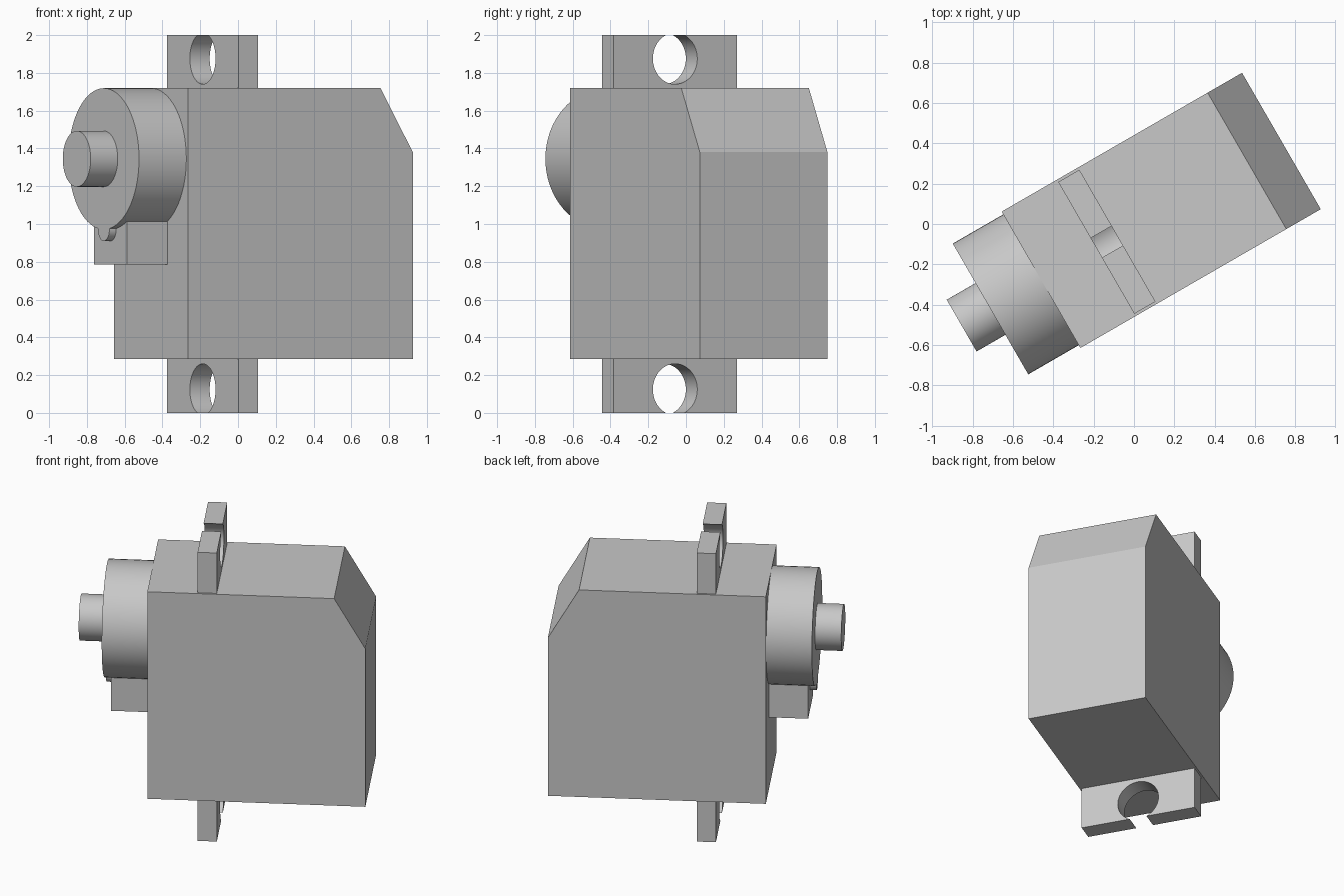
import bpy, bmesh
from math import sin, cos, acos, pi, radians
from mathutils import Matrix, Vector

if "Cube" in bpy.data.objects:
    bpy.data.objects.remove(bpy.data.objects["Cube"], do_unlink=True)

grey = bpy.data.materials.new("light grey plastic")
GREY = (0.58, 0.58, 0.58, 1)
grey.diffuse_color = GREY
grey.use_nodes = True
grey.node_tree.nodes["Principled BSDF"].inputs["Base Color"].default_value = GREY

TURN = Matrix.Rotation(radians(30), 4, "Z")   # the whole motor stands turned
MID = -0.009                                  # centre line across the motor
BACK = -0.537                                 # output end of the case


def extrude(name, outline, direction):
    """Solid made by sweeping a closed 3D outline along a vector."""
    bm = bmesh.new()
    face = bm.faces.new([bm.verts.new(p) for p in outline])
    swept = bmesh.ops.extrude_face_region(bm, geom=[face], use_keep_orig=True)
    moved = [g for g in swept["geom"] if isinstance(g, bmesh.types.BMVert)]
    bmesh.ops.translate(bm, verts=moved, vec=Vector(direction))
    bmesh.ops.recalc_face_normals(bm, faces=bm.faces)
    bm.transform(TURN)
    mesh = bpy.data.meshes.new(name)
    bm.to_mesh(mesh)
    bm.free()
    mesh.materials.append(grey)
    obj = bpy.data.objects.new(name, mesh)
    bpy.context.collection.objects.link(obj)
    bpy.ops.object.select_all(action="DESELECT")
    obj.select_set(True)
    bpy.context.view_layer.objects.active = obj
    bpy.ops.object.shade_smooth_by_angle(angle=radians(30))
    return obj


def cylinder(name, start, end, z, radius, sides=64):
    ring = [(start, MID + radius * cos(2 * pi * i / sides),
             z + radius * sin(2 * pi * i / sides)) for i in range(sides)]
    return extrude(name, ring, (end - start, 0, 0))


# Case with a sloped corner at the far end
half = 0.39
case = [(BACK, 0.285), (0.838, 0.285), (0.838, 1.38), (0.641, 1.72), (BACK, 1.72)]
extrude("case", [(u, MID - half, z) for u, z in case], (0, 2 * half, 0))

# Output gear housing, shaft and small round boss below
cylinder("gear_housing", BACK, -0.826, 1.345, 0.374)
cylinder("output_shaft", -0.826, -0.991, 1.345, 0.148)
cylinder("housing_boss", -0.785, -0.826, 0.97, 0.06, 32)

# Cable block under the housing
block = [(-0.175, 0.785), (0.175, 0.785), (0.175, 1.1), (-0.175, 1.1)]
extrude("cable_block", [(-0.785, MID + v, z) for v, z in block], (0.248, 0, 0))

# Mounting tabs, each with a round screw hole open at the outer edge
radius, drop, width = 0.136, 0.124, 0.377
gap = acos(drop / radius)
steps = 48
arc = [gap + (2 * pi - 2 * gap) * i / steps for i in range(steps + 1)]
tab = [(width, 1.72), (width, 2)]
tab += [(radius * sin(a), 2 - drop + radius * cos(a)) for a in arc]
tab += [(-width, 2), (-width, 1.72)]
extrude("upper_tab", [(-0.221, MID + v, z) for v, z in tab], (0.121, 0, 0))
extrude("lower_tab", [(-0.221, MID + v, max(0, 2 - z) if z > 1.72 else 0.285)
                      for v, z in tab], (0.121, 0, 0))
